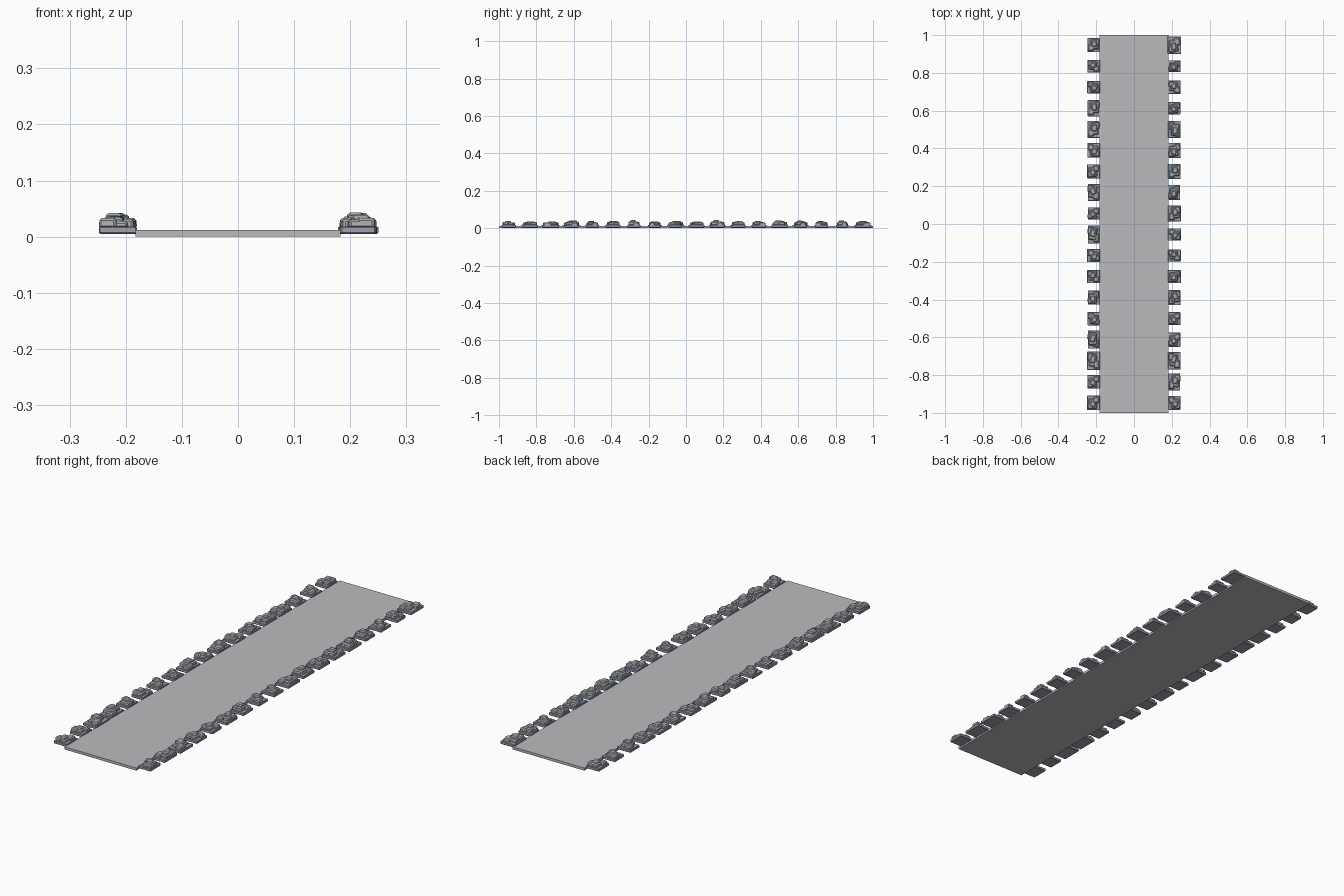
import bpy, bmesh, random
from mathutils import Matrix, Vector

if "Cube" in bpy.data.objects:
    bpy.data.objects.remove(bpy.data.objects["Cube"])

random.seed(11)


def material(name, rgb):
    m = bpy.data.materials.new(name)
    m.diffuse_color = (*rgb, 1)
    m.use_nodes = True
    m.node_tree.nodes["Principled BSDF"].inputs["Base Color"].default_value = m.diffuse_color
    return m


PAVING = material("pale paving grey", (0.50, 0.50, 0.52))
SLATE = material("lavender slate", (0.36, 0.35, 0.45))
ROCK = material("rock grey", (0.40, 0.42, 0.44))
BLUE = material("muted blue", (0.10, 0.30, 0.45))


def add_block(bm, centre, size, bevel, turn=0.0, taper=1.0):
    """Bevelled block, optionally narrower at the top and turned about z."""
    part = bmesh.new()
    bmesh.ops.create_cube(part, size=1)
    for v in part.verts:
        k = taper if v.co.z > 0 else 1.0
        v.co = Vector((v.co.x * size[0] * k, v.co.y * size[1] * k, v.co.z * size[2]))
    if bevel:
        bmesh.ops.bevel(part, geom=part.edges[:], offset=bevel, segments=1,
                        profile=0.5, affect='EDGES')
    part.transform(Matrix.Translation(centre) @ Matrix.Rotation(turn, 4, 'Z'))
    temp = bpy.data.meshes.new("temp")
    part.to_mesh(temp)
    part.free()
    bm.from_mesh(temp)
    bpy.data.meshes.remove(temp)


def finish(name, bm, mat):
    mesh = bpy.data.meshes.new(name)
    bm.to_mesh(mesh)
    bm.free()
    mesh.materials.append(mat)
    ob = bpy.data.objects.new(name, mesh)
    bpy.context.collection.objects.link(ob)
    return ob


# Walkway slab
bm = bmesh.new()
add_block(bm, (0, 0, 0.006), (0.366, 2.0, 0.012), 0)
finish("walkway", bm, PAVING)

# Length of each border stone along y, listed from back to front
LENGTHS = {
    -1: [.075, .067, .066, .085, .09, .077, .075, .09, .065,
         .094, .07, .07, .075, .07, .095, .097, .07, .078],
    1: [.092, .062, .072, .066, .09, .08, .08, .08, .085,
        .066, .064, .07, .08, .068, .075, .092, .09, .075],
}

for side, lengths in LENGTHS.items():
    label = "left" if side < 0 else "right"
    for i, length in enumerate(lengths):
        y = 0.947 - i * 0.1114
        x = side * 0.214
        wide = random.uniform(0.060, 0.068)
        if side > 0 and i == 0:
            wide = 0.072

        # Flat foundation stone
        bm = bmesh.new()
        add_block(bm, (x, y, 0.0115), (wide, length, 0.013), 0.002)
        finish(f"{label}_foundation_{i + 1}", bm, SLATE)

        # Cluster of chipped rocks: one low body, two side rocks, one cap
        bm = bmesh.new()
        u = random.choice((-1, 1))
        w = random.choice((-1, 1))
        top = random.uniform(0.034, 0.043)
        body = top - 0.007
        add_block(bm, (x + u * 0.004, y + w * 0.004, (0.015 + body) / 2),
                  (0.046, length * 0.72, body - 0.015), 0.004,
                  random.uniform(-0.15, 0.15), 0.92)
        add_block(bm, (x - u * 0.014, y - w * length * 0.2, 0.0225),
                  (0.032, length * 0.45, 0.017), 0.004,
                  random.uniform(-0.2, 0.2), 0.9)
        add_block(bm, (x + u * 0.016, y + w * length * 0.22, 0.024),
                  (0.032, length * 0.42, 0.018), 0.004,
                  random.uniform(-0.2, 0.2), 0.9)
        add_block(bm, (x + u * 0.004, y + w * length * 0.08, (top + 0.022) / 2),
                  (0.030, length * 0.45, top - 0.022), 0.004,
                  random.uniform(-0.3, 0.3), 0.88)
        finish(f"{label}_rocks_{i + 1}", bm, ROCK)

        # Thin blue strips showing along the inner edge of a few stones
        if side > 0 and i in (4, 6, 7):
            bm = bmesh.new()
            add_block(bm, (0.1865, y, 0.0165), (0.008, length * 0.9, 0.005), 0)
            finish(f"blue_strip_{i + 1}", bm, BLUE)
